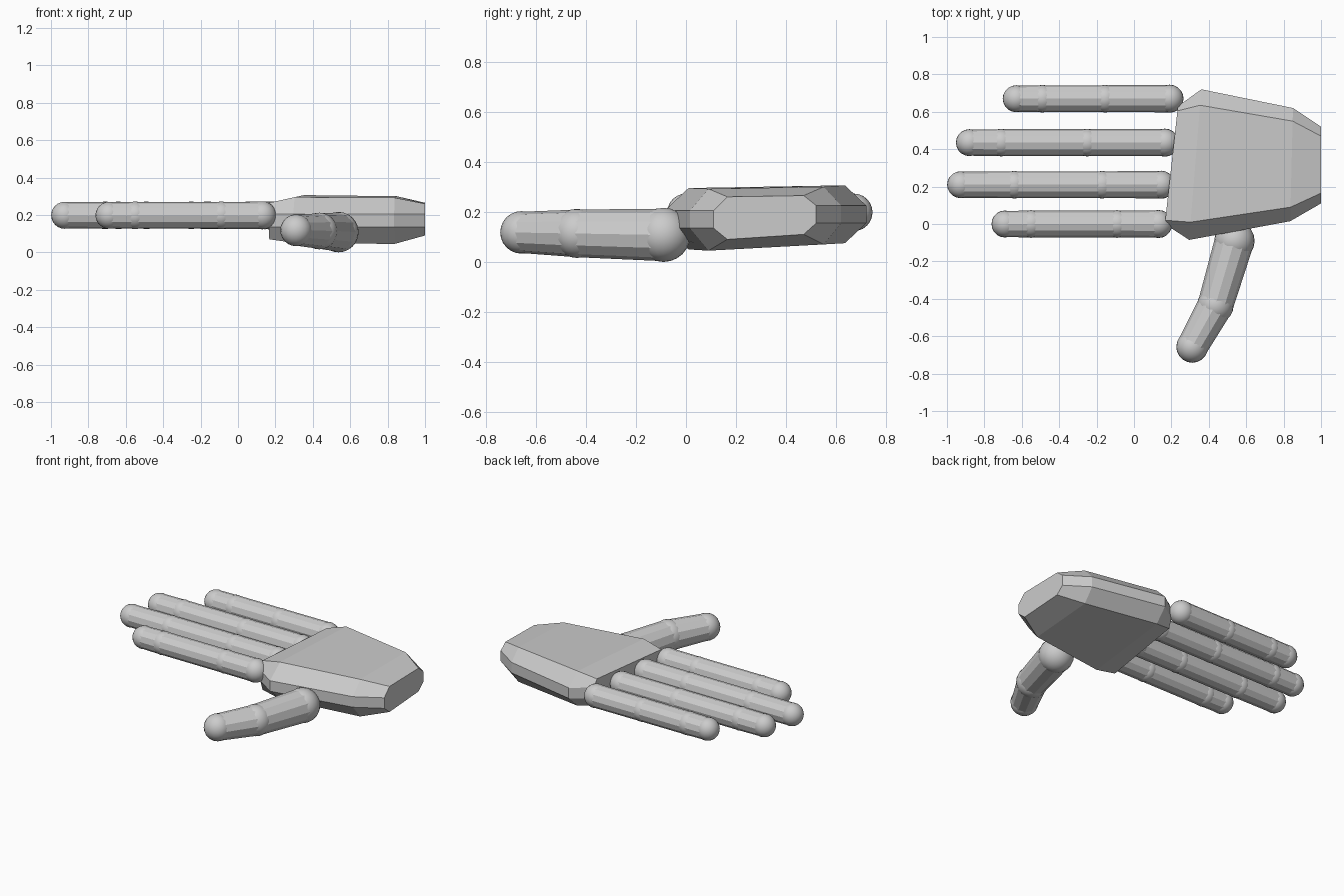
import bpy, bmesh
from mathutils import Vector

if "Cube" in bpy.data.objects:
    bpy.data.objects.remove(bpy.data.objects["Cube"])


def finish(bm, name):
    bmesh.ops.recalc_face_normals(bm, faces=bm.faces)
    mesh = bpy.data.meshes.new(name)
    bm.to_mesh(mesh)
    bm.free()
    obj = bpy.data.objects.new(name, mesh)
    bpy.context.collection.objects.link(obj)
    return obj


def ball(name, center, radius):
    bm = bmesh.new()
    bmesh.ops.create_uvsphere(bm, u_segments=20, v_segments=12, radius=radius)
    bmesh.ops.translate(bm, verts=bm.verts, vec=center)
    for f in bm.faces:
        f.smooth = True
    return finish(bm, name)


def bone(name, a, b, ra, rb, sides=12):
    a, b = Vector(a), Vector(b)
    bm = bmesh.new()
    bmesh.ops.create_cone(bm, cap_ends=True, segments=sides, radius1=ra,
                          radius2=rb, depth=(b - a).length)
    rot = (b - a).to_track_quat('Z', 'Y').to_matrix()
    bmesh.ops.rotate(bm, verts=bm.verts, matrix=rot)
    bmesh.ops.translate(bm, verts=bm.verts, vec=(a + b) / 2)
    return finish(bm, name)


def digit(name, points, radii, thin=0.97):
    # round joints linked by faceted segments
    for i, (p, r) in enumerate(zip(points, radii)):
        ball(f"{name}_joint_{i}", p, r)
        if i:
            bone(f"{name}_segment_{i}", points[i - 1], p,
                 radii[i - 1] * thin, r * thin)


# palm: lofted eight-sided sections
# (x low side, x high side, y min, y max, low inset, high inset, bottom low/high, top low/high)
sections = [
    (0.165, 0.235, 0.00, 0.63, 0.02, 0.025, 0.07, 0.10, 0.265, 0.275),
    (0.295, 0.36, -0.085, 0.72, 0.095, 0.085, 0.05, 0.075, 0.295, 0.306),
    (0.835, 0.85, 0.015, 0.62, 0.075, 0.07, 0.045, 0.07, 0.292, 0.300),
    (1.0, 1.0, 0.11, 0.52, 0.055, 0.05, 0.09, 0.11, 0.26, 0.265),
]
bm = bmesh.new()
rings = []
for xl, xh, y0, y1, il, ih, bl, bh, tl, th in sections:
    def slant(y):
        return xl + (xh - xl) * (y - y0) / (y1 - y0)
    profile = [(y0, 0.135), (y0 + il, bl), (y1 - ih, bh), (y1, 0.155),
               (y1, 0.225), (y1 - ih, th), (y0 + il, tl), (y0, 0.205)]
    rings.append([bm.verts.new((slant(y), y, z)) for y, z in profile])
for r0, r1 in zip(rings, rings[1:]):
    for i in range(8):
        j = (i + 1) % 8
        bm.faces.new((r0[i], r0[j], r1[j], r1[i]))
bm.faces.new(rings[0])
bm.faces.new(rings[-1])
finish(bm, "palm")

# four fingers: y, then joint x positions from knuckle to tip
fingers = {
    "index_finger": (0.0, (0.13, -0.09, -0.55, -0.69)),
    "middle_finger": (0.21, (0.145, -0.17, -0.64, -0.927)),
    "ring_finger": (0.435, (0.165, -0.25, -0.71, -0.88)),
    "little_finger": (0.67, (0.19, -0.155, -0.49, -0.63)),
}
for name, (y, xs) in fingers.items():
    digit(name, [(x, y, 0.198) for x in xs], (0.075, 0.074, 0.074, 0.072))

# thumb
digit("thumb", [(0.537, -0.09, 0.108), (0.435, -0.435, 0.114), (0.311, -0.657, 0.118)],
      (0.108, 0.098, 0.085))
